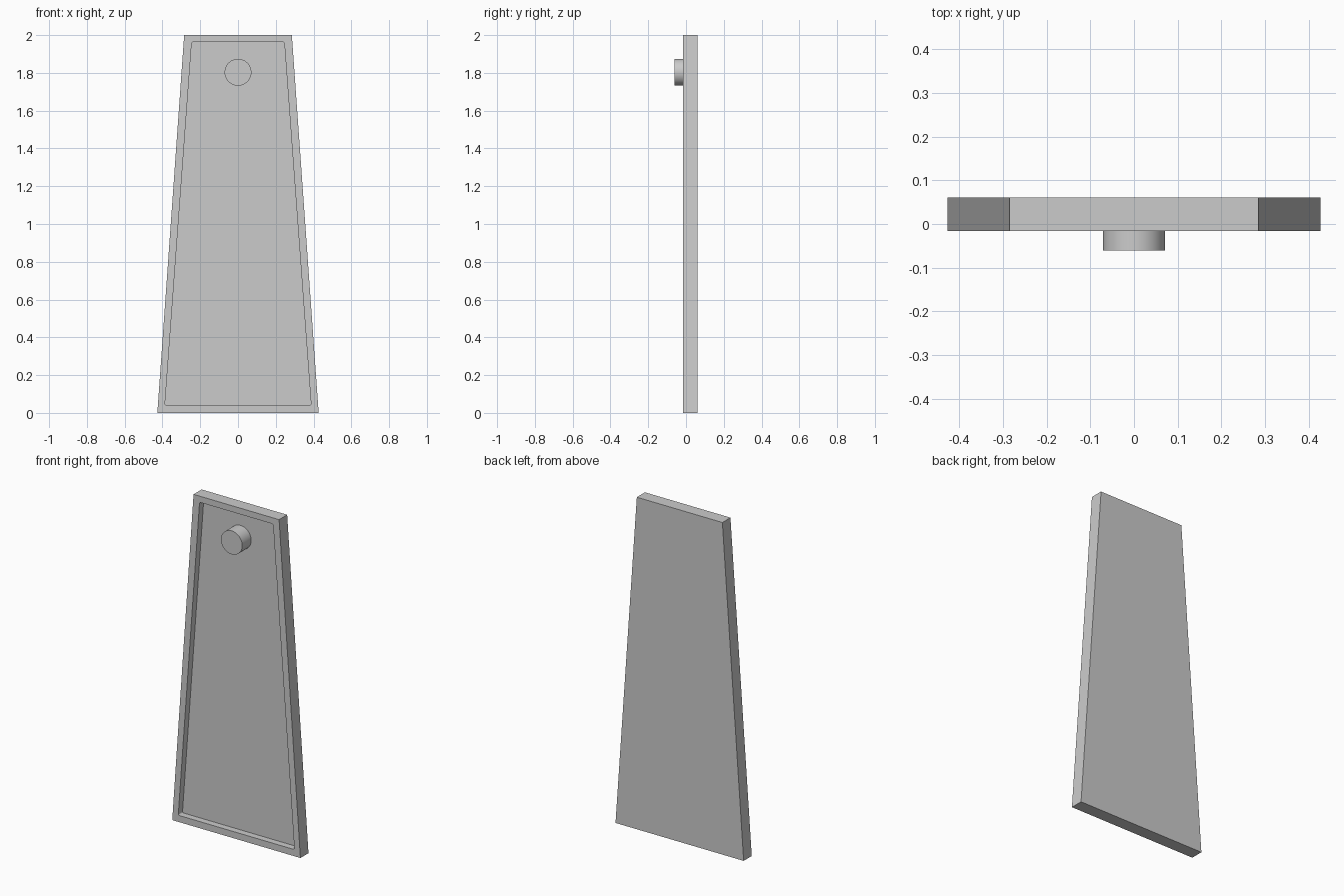
import bpy, bmesh
from math import pi

if "Cube" in bpy.data.objects:
    bpy.data.objects.remove(bpy.data.objects["Cube"])

FRONT, BACK = -0.016, 0.061    # board faces
FLOOR = 0.024                  # recess floor
KNOB_FRONT = -0.061


def tapered_slab(name, bottom, top, z0, z1, y0, y1, corner=0.0):
    """Trapezoid in the xz plane extruded along y, optionally with rounded corners."""
    bm = bmesh.new()
    pts = [(-bottom, z0), (bottom, z0), (top, z1), (-top, z1)]
    face = bm.faces.new([bm.verts.new((x, y0, z)) for x, z in pts])
    if corner:
        bmesh.ops.bevel(bm, geom=bm.verts[:], offset=corner, segments=3,
                        profile=0.5, affect='VERTICES')
    res = bmesh.ops.extrude_face_region(bm, geom=bm.faces[:])
    verts = [v for v in res["geom"] if isinstance(v, bmesh.types.BMVert)]
    bmesh.ops.translate(bm, verts=verts, vec=(0, y1 - y0, 0))
    bmesh.ops.recalc_face_normals(bm, faces=bm.faces[:])
    mesh = bpy.data.meshes.new(name)
    bm.to_mesh(mesh)
    bm.free()
    obj = bpy.data.objects.new(name, mesh)
    bpy.context.collection.objects.link(obj)
    return obj


# Tapered board with a shallow recess in its front
board = tapered_slab("board", 0.427, 0.285, 0.0, 2.0, FRONT, BACK)
cutter = tapered_slab("recess_cutter", 0.387, 0.245, 0.04, 1.963,
                      FRONT - 0.05, FLOOR, corner=0.008)
cut = board.modifiers.new("recess", 'BOOLEAN')
cut.operation = 'DIFFERENCE'
cut.solver = 'EXACT'
cut.object = cutter
bpy.context.view_layer.objects.active = board
bpy.ops.object.modifier_apply(modifier=cut.name)
bpy.data.objects.remove(cutter)

# Round knob standing on the recess floor
bpy.ops.mesh.primitive_cylinder_add(vertices=48, radius=0.071,
                                    depth=FLOOR - KNOB_FRONT,
                                    location=(0, (FLOOR + KNOB_FRONT) / 2, 1.803),
                                    rotation=(pi / 2, 0, 0))
knob = bpy.context.object
knob.name = "knob"
bpy.ops.object.shade_smooth_by_angle()
